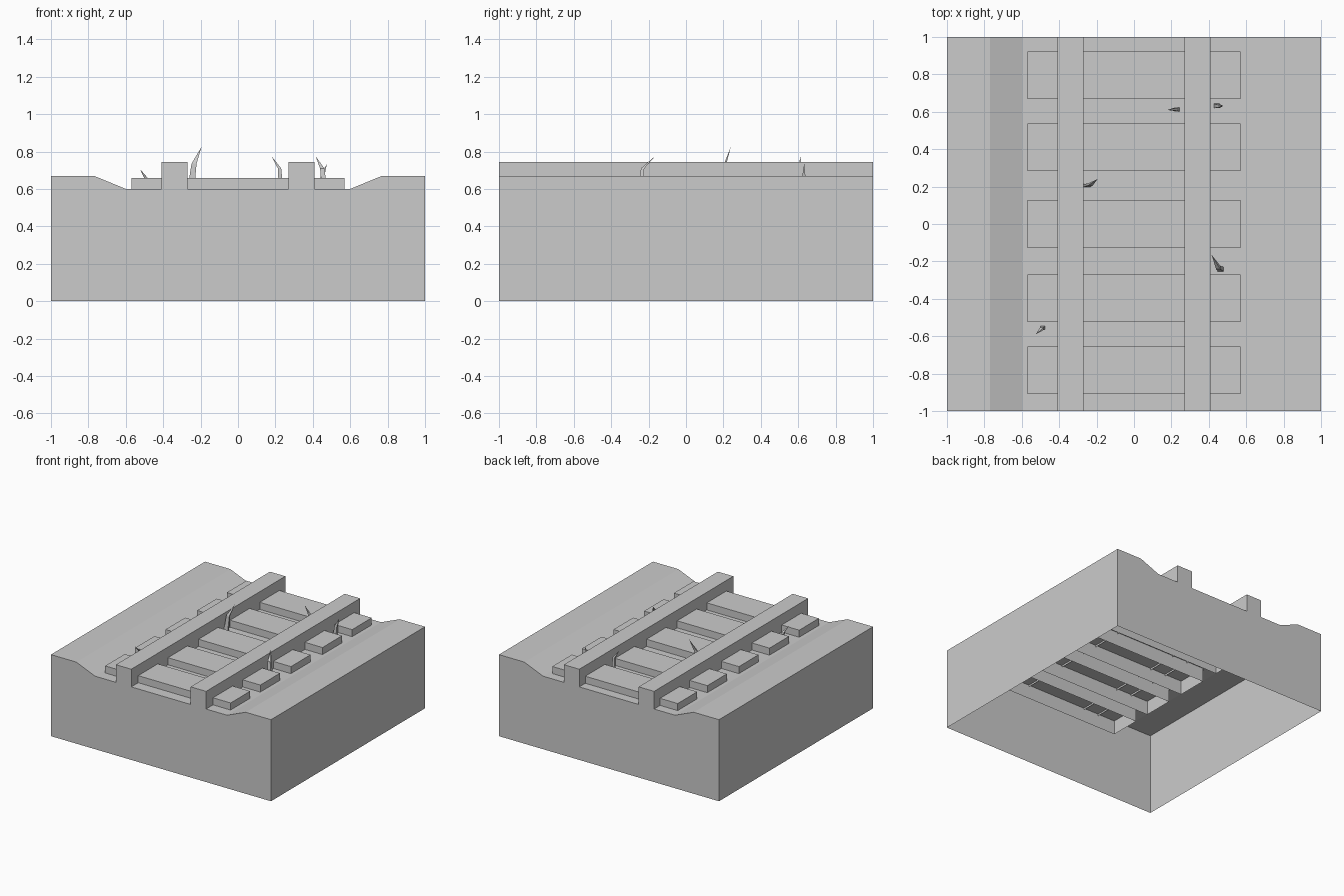
import bpy
import bmesh
from mathutils import Vector

cube = bpy.data.objects.get("Cube")
if cube:
    bpy.data.objects.remove(cube)

GREY = 0.6
stone = bpy.data.materials.new("plain_grey")
stone.use_nodes = True
stone.diffuse_color = (GREY, GREY, GREY, 1)
stone.node_tree.nodes["Principled BSDF"].inputs["Base Color"].default_value = (GREY, GREY, GREY, 1)


def finish(bm, name):
    mesh = bpy.data.meshes.new(name)
    bm.to_mesh(mesh)
    bm.free()
    mesh.materials.append(stone)
    obj = bpy.data.objects.new(name, mesh)
    bpy.context.collection.objects.link(obj)
    return obj


def open_box(name, x, y, z):
    """Box between the given ranges, without its underside."""
    bm = bmesh.new()
    bmesh.ops.create_cube(bm, size=1)
    for v in bm.verts:
        v.co = [lo + (c + 0.5) * (hi - lo) for c, (lo, hi) in zip(v.co, (x, y, z))]
    under = [f for f in bm.faces if f.normal.z < -0.5]
    bmesh.ops.delete(bm, geom=under, context="FACES_ONLY")
    return finish(bm, name)


# ground block: profile extruded along y, open below
GROUND = 0.6
half = [(1, 0), (1, 0.67), (0.77, 0.67), (0.6, GROUND)]
profile = half + [(-x, z) for x, z in reversed(half)]
bm = bmesh.new()
front = [bm.verts.new((x, -1, z)) for x, z in profile]
back = [bm.verts.new((x, 1, z)) for x, z in profile]
bm.faces.new(front)
bm.faces.new(back)
for i in range(len(profile) - 1):
    bm.faces.new((front[i], front[i + 1], back[i + 1], back[i]))
bmesh.ops.recalc_face_normals(bm, faces=bm.faces)
# an open shell: make sure the top faces up
if any(f.normal.z < -0.5 for f in bm.faces):
    bmesh.ops.reverse_faces(bm, faces=bm.faces)
finish(bm, "ground_block")

# rails
for side, (x0, x1) in {"left": (0.27, 0.41), "right": (-0.41, -0.27)}.items():
    open_box("rail_" + side, (x0, x1), (-1, 1), (0.585, 0.745))

# sleepers, sunk through the ground
for i, y in enumerate((-0.783, -0.397, 0, 0.41, 0.795)):
    open_box(f"sleeper_{i + 1}", (-0.57, 0.57), (y - 0.127, y + 0.127), (0.485, 0.658))


def grass_blade(name, base, bend, tip, width, depth):
    """Bent four-sided blade that tapers to a point."""
    bm = bmesh.new()
    rings = []
    for centre, s in ((base, 1), (bend, 0.75)):
        rings.append([bm.verts.new(Vector(centre) + Vector((sx * width * s, sy * depth * s, 0)))
                      for sx, sy in ((-1, -1), (1, -1), (1, 1), (-1, 1))])
    point = bm.verts.new(tip)
    low, high = rings
    for i in range(4):
        j = (i + 1) % 4
        bm.faces.new((low[i], low[j], high[j], high[i]))
        bm.faces.new((high[i], high[j], point))
    finish(bm, name)


# grass blades beside the rails
grass_blade("grass_1", (-0.488, -0.555, GROUND), (-0.493, -0.56, 0.66), (-0.525, -0.59, 0.708), 0.012, 0.009)
grass_blade("grass_2", (-0.252, 0.206, GROUND), (-0.235, 0.21, 0.735), (-0.195, 0.24, 0.825), 0.018, 0.008)
grass_blade("grass_3", (0.23, 0.613, GROUND), (0.222, 0.613, 0.71), (0.178, 0.61, 0.777), 0.012, 0.011)
grass_blade("grass_4", (0.442, 0.632, GROUND), (0.452, 0.63, 0.67), (0.476, 0.632, 0.737), 0.014, 0.011)
grass_blade("grass_5", (0.463, -0.242, GROUND), (0.45, -0.232, 0.71), (0.415, -0.165, 0.775), 0.015, 0.012)
